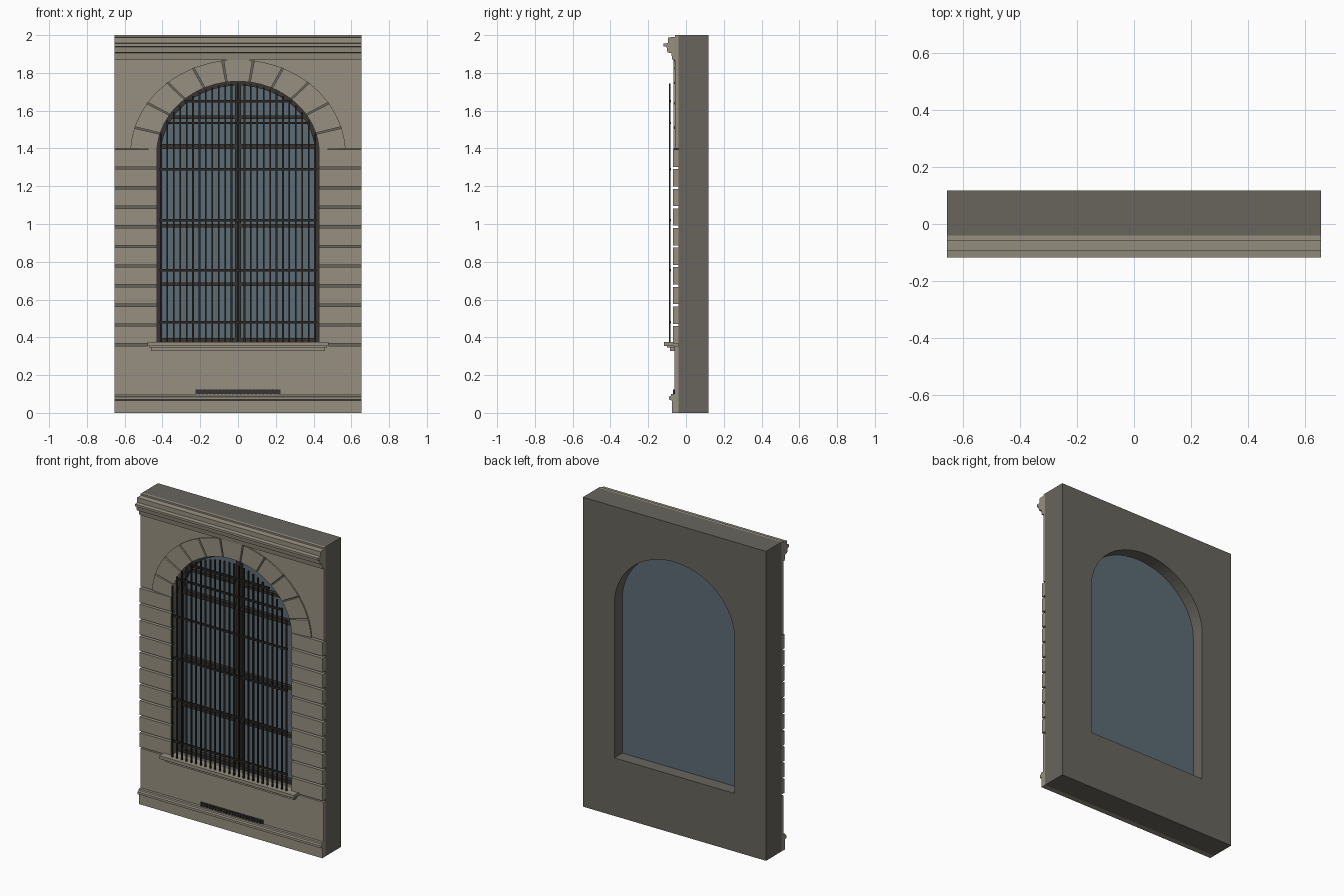
import bpy, bmesh
from math import sin, cos, pi, sqrt, radians

if "Cube" in bpy.data.objects:
    bpy.data.objects.remove(bpy.data.objects["Cube"])

def material(name, rgb):
    m = bpy.data.materials.new(name)
    m.use_nodes = True
    m.diffuse_color = (*rgb, 1)
    m.node_tree.nodes["Principled BSDF"].inputs["Base Color"].default_value = (*rgb, 1)
    return m

STONE = material("light stone", (0.31, 0.28, 0.22))
WALL = material("dark stone", (0.14, 0.13, 0.11))
GLASS = material("blue grey glass", (0.11, 0.15, 0.18))
FRAME = material("dark frame", (0.038, 0.034, 0.03))
IRON = material("black iron", (0.022, 0.02, 0.018))

HALF_W, FRONT, BACK = 0.655, -0.04, 0.118   # wall slab
SPRING, SILL = 1.37, 0.375                  # arch centre and opening bottom
A, B = 0.43, 0.385                          # opening half width and rise
OUT_A, OUT_B = 0.57, 0.50                   # outer edge of the arch stones

def add_object(name, bm, mat, mirror=False):
    bmesh.ops.recalc_face_normals(bm, faces=bm.faces)
    if mirror:
        seam = [f for f in bm.faces if all(abs(v.co.x) < 1e-5 for v in f.verts)]
        bmesh.ops.delete(bm, geom=seam, context='FACES')
    me = bpy.data.meshes.new(name)
    bm.to_mesh(me)
    bm.free()
    me.materials.append(mat)
    ob = bpy.data.objects.new(name, me)
    bpy.context.collection.objects.link(ob)
    if mirror:
        ob.modifiers.new("Mirror", 'MIRROR')
    return ob

def add_prism(bm, pts, lo, hi, axis='y'):
    """Extrude an (x, z) outline along y, or a (y, z) outline along x."""
    place = (lambda p, d: (p[0], d, p[1])) if axis == 'y' else (lambda p, d: (d, *p))
    a = [bm.verts.new(place(p, lo)) for p in pts]
    b = [bm.verts.new(place(p, hi)) for p in pts]
    bm.faces.new(a)
    bm.faces.new(b[::-1])
    for i in range(len(pts)):
        j = (i + 1) % len(pts)
        bm.faces.new((a[i], b[i], b[j], a[j]))

def prism(name, pts, lo, hi, mat, axis='y', mirror=False):
    bm = bmesh.new()
    add_prism(bm, pts, lo, hi, axis)
    return add_object(name, bm, mat, mirror)

def rect(x0, x1, z0, z1):
    return [(x0, z0), (x1, z0), (x1, z1), (x0, z1)]

def boxes(name, items, mat):
    """items: (x0, x1, y0, y1, z0, z1)"""
    bm = bmesh.new()
    for x0, x1, y0, y1, z0, z1 in items:
        add_prism(bm, rect(x0, x1, z0, z1), y0, y1)
    return add_object(name, bm, mat)

def ellipse(a, b, start, end, n):
    """Arc points, angle measured up from +x around the arch centre."""
    return [(a * cos(t), SPRING + b * sin(t))
            for t in (start + (end - start) * i / n for i in range(n + 1))]

def arch_half(a, b):
    """Right half of the arch edge, crown to springing."""
    pts = ellipse(a, b, pi / 2, 0, 20)
    return [(0.0, pts[0][1])] + pts[1:]

def arch_top(x, a=A, b=B):
    return SPRING + b * sqrt(max(0, 1 - (x / a) ** 2))

# Main wall slab with arched opening
prism("wall_slab", [(0, 0), (HALF_W, 0), (HALF_W, 2), (0, 2)] + arch_half(A, B)
      + [(A, SILL), (0, SILL)], FRONT, BACK, WALL, mirror=True)

# Smooth facing above the arch and below the sill
BLOCK_TOP = 1.40
upper = [p for p in arch_half(OUT_A, OUT_B) if p[1] > BLOCK_TOP]
edge_x = OUT_A * sqrt(1 - ((BLOCK_TOP - SPRING) / OUT_B) ** 2)
prism("upper_facing", [(HALF_W, BLOCK_TOP), (HALF_W, 1.88), (0, 1.88)] + upper
      + [(edge_x, BLOCK_TOP)], -0.058, FRONT, STONE, mirror=True)
prism("lower_facing", rect(-HALF_W, HALF_W, 0.09, 0.355), -0.06, FRONT, STONE)

# Coursed blocks on both sides of the window
STEP = (BLOCK_TOP - 0.362) / 10
blocks = []
for i in range(10):
    z0 = 0.362 + i * STEP + 0.006
    z1 = 0.362 + (i + 1) * STEP - 0.006
    blocks += [(A, HALF_W, -0.07, FRONT, z0, z1), (-HALF_W, -A, -0.07, FRONT, z0, z1)]
boxes("side_blocks", blocks, STONE)

# Eleven wedge stones around the arch
bm = bmesh.new()
for i in range(11):
    gap = 0.009
    t0 = pi * i / 11 + gap
    t1 = pi * (i + 1) / 11 - gap
    if i == 0:
        t0 = radians(3.5)
    if i == 10:
        t1 = pi - radians(3.5)
    add_prism(bm, ellipse(A, B, t0, t1, 5) + ellipse(OUT_A, OUT_B, t1, t0, 5), -0.066, FRONT)
add_object("arch_stones", bm, STONE)

# Moulded cornice and plinth
prism("cornice", [(FRONT, 1.868), (-0.072, 1.868), (-0.078, 1.905), (-0.098, 1.908),
                  (-0.103, 1.938), (-0.118, 1.941), (-0.118, 1.955), (-0.094, 1.958),
                  (-0.094, 1.988), (-0.058, 1.99), (-0.058, 2.0), (FRONT, 2.0)],
      -HALF_W, HALF_W, STONE, axis='x')
prism("plinth", [(FRONT, 0), (-0.075, 0), (-0.075, 0.066), (-0.09, 0.07), (-0.09, 0.085),
                 (-0.08, 0.09), (-0.078, 0.1), (FRONT, 0.1)],
      -HALF_W, HALF_W, STONE, axis='x')

# Window sill in two steps
boxes("window_sill", [(-0.48, 0.48, -0.116, -0.035, 0.355, SILL),
                      (-0.47, 0.47, -0.1, FRONT, 0.345, 0.355),
                      (-0.46, 0.46, -0.085, FRONT, 0.328, 0.345)], STONE)

# Glass and window frame
pane = arch_half(A, B)
pane += [(A, SILL), (0, SILL)]
prism("window_glass", pane, 0.03, 0.036, GLASS, mirror=True)
W = 0.022
inner = arch_half(A - W, B - W)
prism("window_frame", arch_half(A, B) + [(A, SILL), (0, SILL), (0, SILL + W), (A - W, SILL + W)]
      + inner[::-1], 0.0, 0.03, FRAME, mirror=True)
bars = [(-0.016, 0.016, 0.0, 0.03, SILL, SPRING + B - 0.01)]
for z, h in ((1.565, 0.009), (1.41, 0.013), (0.99, 0.009), (0.68, 0.009)):
    x = A - 0.01 if z < SPRING else A * sqrt(1 - ((z - SPRING) / B) ** 2) - 0.01
    bars.append((-x, x, 0.004, 0.03, z - h, z + h))
boxes("window_mullions", bars, FRAME)

# Iron grille in front of the window
grille = []
for i in range(-12, 13):
    x = i * 0.034
    grille.append((x - 0.0045, x + 0.0045, -0.091, -0.083, SILL - 0.002, arch_top(x) - 0.012))
for z in (0.48, 0.755, 1.02, 1.29, 1.535, 1.65):
    x = 0.415 if z < SPRING else A * sqrt(1 - ((z - SPRING) / B) ** 2) - 0.012
    grille.append((-x, x, -0.09, -0.08, z - 0.006, z + 0.006))
boxes("window_grille", grille, IRON)

# Vent slot with small teeth above the plinth
boxes("vent_slot", [(-0.225, 0.225, -0.064, -0.058, 0.1, 0.125)], FRAME)
boxes("vent_teeth", [(-0.22 + i * 0.02, -0.212 + i * 0.02, -0.07, -0.063, 0.1, 0.124)
                     for i in range(22)], FRAME)
